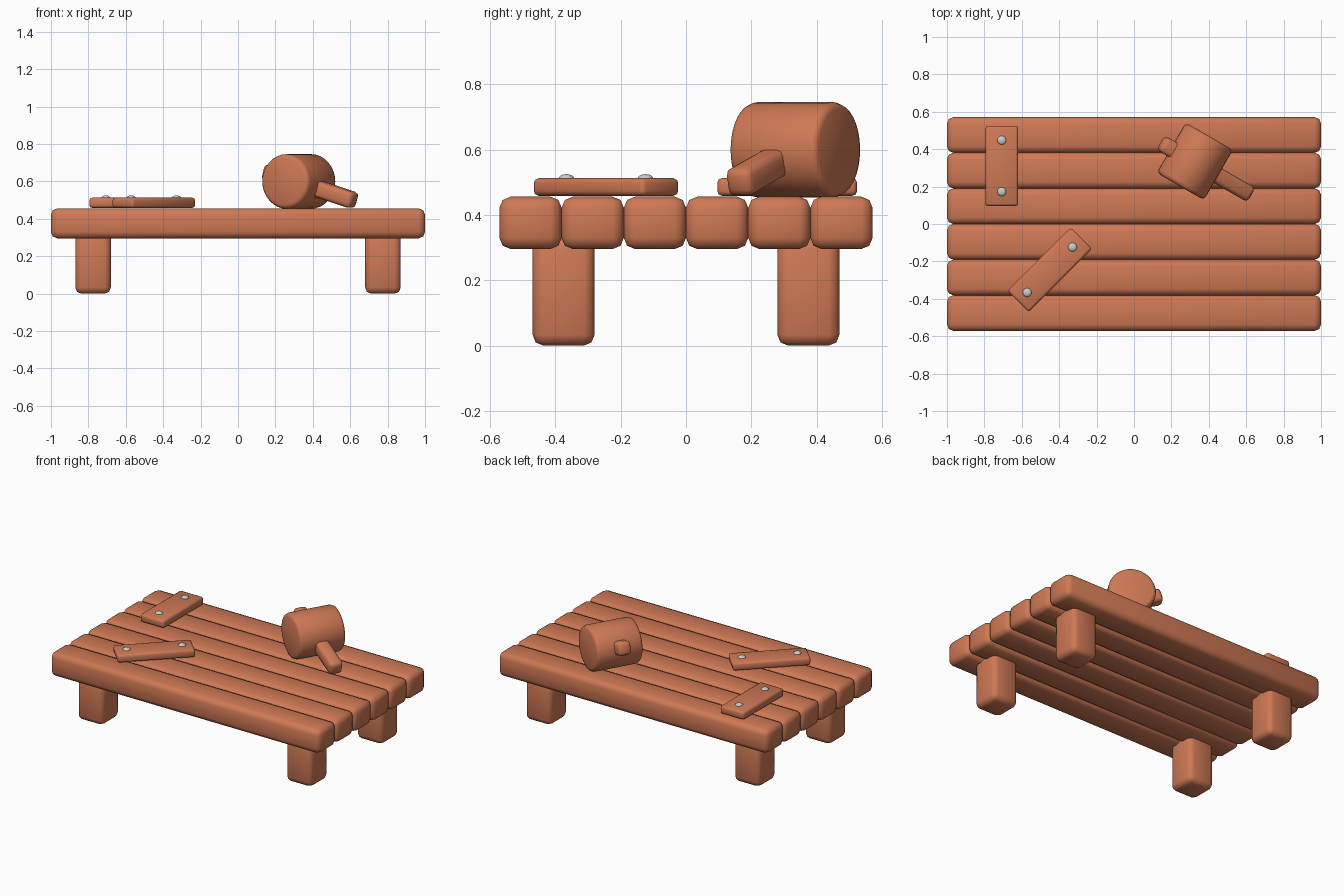
import bpy
from math import radians, sin, cos
from mathutils import Matrix, Vector

if "Cube" in bpy.data.objects:
    bpy.data.objects.remove(bpy.data.objects["Cube"])

wood = bpy.data.materials.new("wood")
wood.diffuse_color = (0.62, 0.19, 0.09, 1)
wood.use_nodes = True
wood.node_tree.nodes["Principled BSDF"].inputs["Base Color"].default_value = wood.diffuse_color


def finish(ob, name, bevel, segments=2, mat=wood):
    """Name, colour, bevel and smooth a new part."""
    ob.name = name
    if mat:
        ob.data.materials.append(mat)
    bpy.ops.object.transform_apply(location=False, rotation=False, scale=True)
    if bevel:
        m = ob.modifiers.new("rounding", 'BEVEL')
        m.width, m.segments = bevel, segments
        m.limit_method = 'ANGLE'
        m.angle_limit = radians(40)
        bpy.ops.object.modifier_apply(modifier=m.name)
    bpy.ops.object.shade_smooth_by_angle(angle=radians(50))
    return ob


def box(name, loc, size, bevel, rot=(0, 0, 0)):
    bpy.ops.mesh.primitive_cube_add(size=1, location=loc, rotation=rot)
    ob = bpy.context.object
    ob.scale = size
    return finish(ob, name, bevel)


# table top planks
for i in range(6):
    box(f"plank_{i + 1}", (0, (i - 2.5) * 0.1905, 0.376), (2, 0.1905, 0.16), 0.034)

# legs
for x, side in ((-0.775, "left"), (0.775, "right")):
    for y, end in ((-0.375, "front"), (0.375, "back")):
        box(f"{end}_{side}_leg", (x, y, 0.165), (0.19, 0.19, 0.33), 0.033)

# loose boards on top, each with two round nail heads
for n, (x, y, ang, length, width, gap) in enumerate((
        (-0.707, 0.31, 90, 0.428, 0.175, 0.275),
        (-0.45, -0.245, 45, 0.48, 0.16, 0.343))):
    a = radians(ang)
    box(f"patch_board_{n + 1}", (x, y, 0.486), (length, width, 0.054), 0.014, (0, 0, a))
    for s in (-1, 1):
        bpy.ops.mesh.primitive_uv_sphere_add(
            segments=16, ring_count=10, radius=0.024,
            location=(x + s * cos(a) * gap / 2, y + s * sin(a) * gap / 2, 0.512))
        nail = bpy.context.object
        nail.scale = (1, 1, 0.55)
        finish(nail, f"nail_{n + 1}_{'a' if s < 0 else 'b'}", 0, mat=None)

# mallet head: cylinder lying on the table
bpy.ops.mesh.primitive_cylinder_add(vertices=32, radius=0.146, depth=0.31,
                                    location=(0.325, 0.335, 0.6),
                                    rotation=(0, radians(90), radians(60)))
finish(bpy.context.object, "mallet_head", 0.022)

# mallet handle: square bar through the head, tilted down to the table
box("mallet_handle", (0.385, 0.295, 0.575), (0.57, 0.088, 0.088), 0.022,
    (0, radians(16), radians(-30)))
